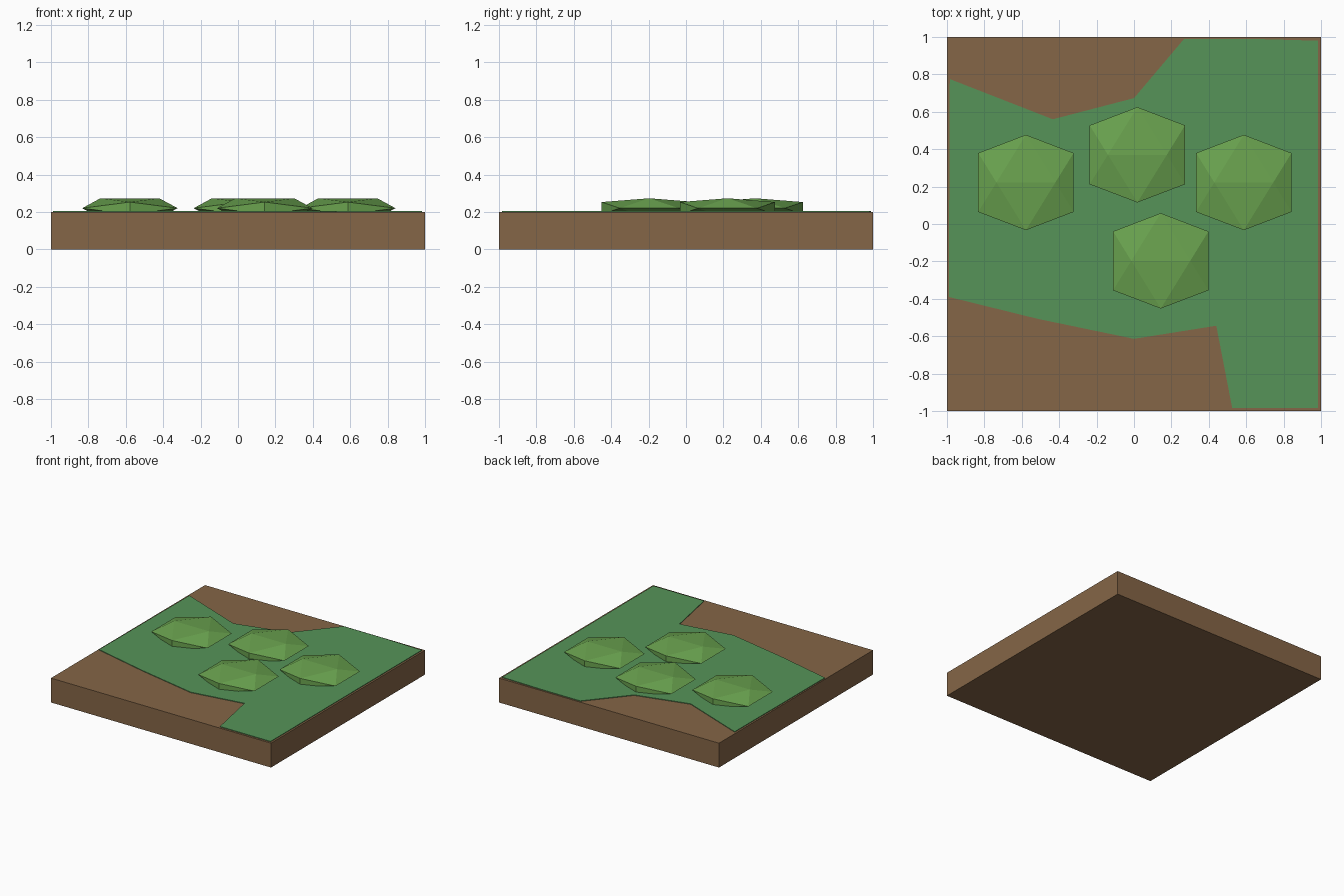
import bpy, bmesh
from mathutils import Vector

if "Cube" in bpy.data.objects:
    bpy.data.objects.remove(bpy.data.objects["Cube"])


def material(name, rgb):
    m = bpy.data.materials.new(name)
    m.diffuse_color = (*rgb, 1.0)
    m.use_nodes = True
    m.node_tree.nodes["Principled BSDF"].inputs["Base Color"].default_value = m.diffuse_color
    return m


def add_object(name, bm, mat):
    bmesh.ops.recalc_face_normals(bm, faces=bm.faces)
    mesh = bpy.data.meshes.new(name)
    bm.to_mesh(mesh)
    bm.free()
    mesh.materials.append(mat)
    obj = bpy.data.objects.new(name, mesh)
    bpy.context.collection.objects.link(obj)
    return obj


earth = material("earth_brown", (0.235, 0.133, 0.063))
grass = material("grass_green", (0.093, 0.296, 0.098))
leaf = material("leaf_green", (0.144, 0.366, 0.078))

# Square slab of earth
bm = bmesh.new()
bmesh.ops.create_cube(bm, size=1)
for v in bm.verts:
    v.co = (v.co.x * 2, v.co.y * 2, v.co.z * 0.2 + 0.1)
add_object("earth_slab", bm, earth)

# Thin irregular grass patch
outline = [(-0.985, 0.775), (-0.434, 0.56), (0, 0.673), (0.268, 0.99),
           (0.62, 0.99), (0.985, 0.98), (0.985, -0.984), (0.525, -0.984),
           (0.44, -0.544), (0, -0.614), (-0.515, -0.507), (-0.99, -0.39)]
bm = bmesh.new()
face = bm.faces.new([bm.verts.new((x, y, 0.199)) for x, y in outline])
top = bmesh.ops.extrude_face_region(bm, geom=[face])["geom"]
for v in top:
    if isinstance(v, bmesh.types.BMVert):
        v.co.z = 0.205
bmesh.ops.triangulate(bm, faces=[f for f in bm.faces if len(f.verts) > 4])
add_object("grass_patch", bm, grass)

# Flattened icosahedron bushes, partly sunk into the slab
PHI = (1 + 5 ** 0.5) / 2
WIDE, HIGH = 0.255 / PHI, 0.053 / PHI


def bush(name, x, y):
    bm = bmesh.new()
    for a in (-1, 1):
        for b in (-PHI, PHI):
            for co in ((b, a, 0), (0, b, a), (a, 0, b)):
                bm.verts.new(co)
    bmesh.ops.convex_hull(bm, input=bm.verts)
    for v in bm.verts:
        v.co = Vector((x + v.co.x * WIDE, y + v.co.y * WIDE, 0.22 + v.co.z * HIGH))
    add_object(name, bm, leaf)


for i, (x, y) in enumerate([(-0.578, 0.222), (0.018, 0.37),
                            (0.587, 0.222), (0.143, -0.197)]):
    bush(f"bush_{i + 1}", x, y)
